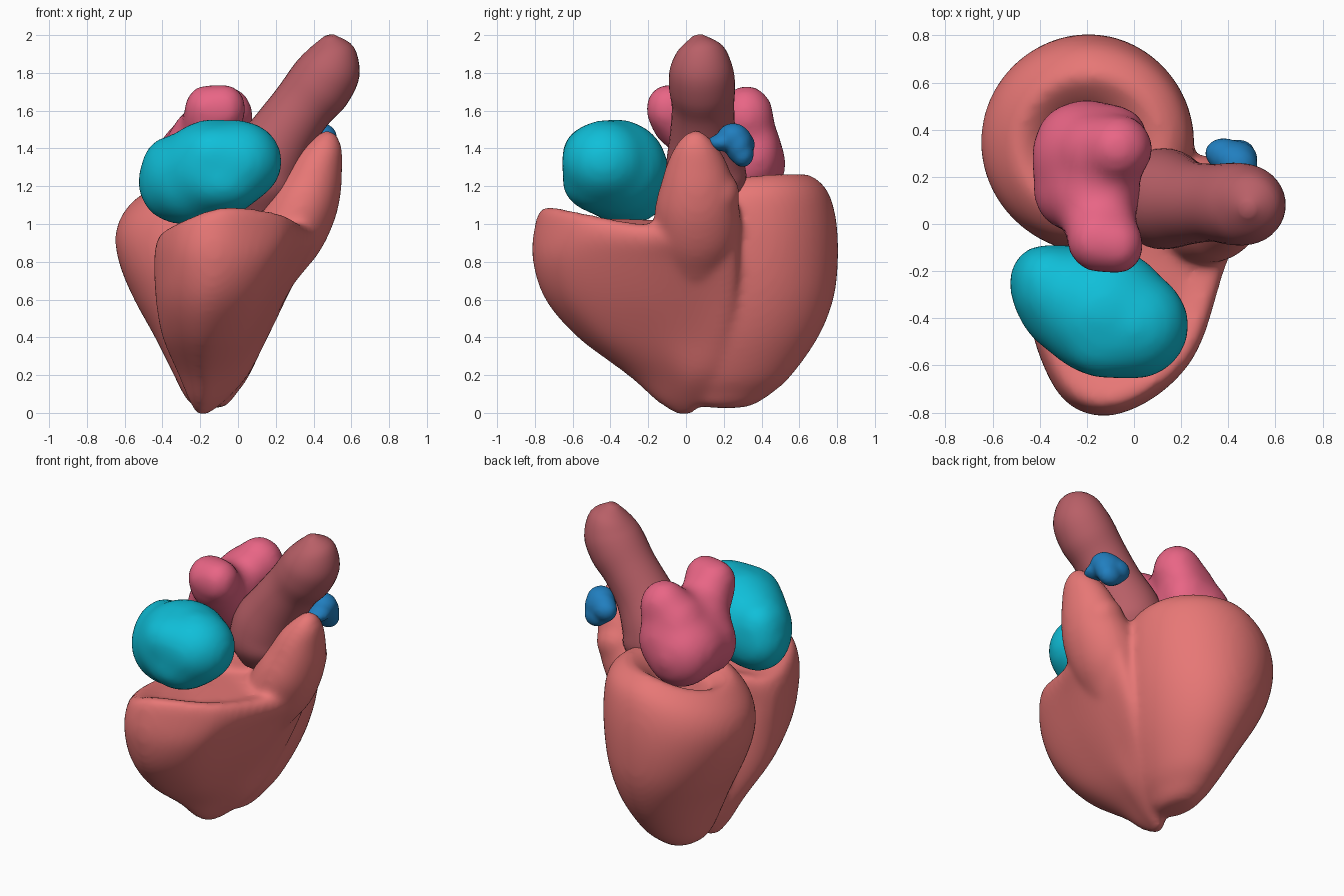
import bpy, bmesh, math
from mathutils import Vector

if "Cube" in bpy.data.objects:
    bpy.data.objects.remove(bpy.data.objects["Cube"])


def spline(pts, closed, n):
    """Catmull-Rom resampling of a list of points."""
    k, out = len(pts), []
    for i in range(k if closed else k - 1):
        q = [pts[(i + d) % k] if closed else pts[min(max(i + d, 0), k - 1)] for d in (-1, 0, 1, 2)]
        for s in range(n):
            t = s / n
            out.append(0.5 * (2 * q[1] + (q[2] - q[0]) * t + (2 * q[0] - 5 * q[1] + 4 * q[2] - q[3]) * t * t
                              + (3 * q[1] - q[0] - 3 * q[2] + q[3]) * t ** 3))
    return out if closed else out + [pts[-1]]


def loft(bm, rings, n=5):
    """Smooth skin through equal-length rings, capped at both ends."""
    cols = [spline([r[i] for r in rings], False, n) for i in range(len(rings[0]))]
    vs = [[bm.verts.new(p) for p in c] for c in cols]
    m = len(vs)
    for i in range(m):
        for j in range(len(vs[0]) - 1):
            bm.faces.new((vs[i][j], vs[(i + 1) % m][j], vs[(i + 1) % m][j + 1], vs[i][j + 1]))
    bm.faces.new([v[0] for v in reversed(vs)])
    bm.faces.new([v[-1] for v in vs])


def tube(bm, path, seg=36, wide=1.0):
    """Tube through (x, y, z, radius) points, stretched along y by wide."""
    pts = [Vector(p[:3]) for p in path]
    rings = []
    for i, p in enumerate(pts):
        t = (pts[min(i + 1, len(pts) - 1)] - pts[max(i - 1, 0)]).normalized()
        v = Vector((0, 1, 0))
        v = (v - t * v.dot(t)).normalized()
        u = v.cross(t)
        rings.append([p + path[i][3] * (u * math.cos(a) + v * wide * math.sin(a))
                      for a in (2 * math.pi * k / seg for k in range(seg))])
    loft(bm, rings)


def balls(bm, items):
    """Ellipsoids given as (x, y, z, rx, ry, rz)."""
    for x, y, z, rx, ry, rz in items:
        new = bmesh.ops.create_icosphere(bm, subdivisions=4, radius=1)["verts"]
        for v in new:
            v.co = Vector((x + v.co.x * rx, y + v.co.y * ry, z + v.co.z * rz))


def finish(name, bm, color, voxel=0, smooth=0):
    bmesh.ops.recalc_face_normals(bm, faces=bm.faces)
    me = bpy.data.meshes.new(name)
    bm.to_mesh(me)
    bm.free()
    ob = bpy.data.objects.new(name, me)
    bpy.context.collection.objects.link(ob)
    mat = bpy.data.materials.new(name + "_color")
    mat.diffuse_color = color
    mat.use_nodes = True
    mat.node_tree.nodes["Principled BSDF"].inputs["Base Color"].default_value = mat.diffuse_color
    me.materials.append(mat)
    bpy.ops.object.select_all(action='DESELECT')
    bpy.context.view_layer.objects.active = ob
    ob.select_set(True)
    if voxel:
        r = ob.modifiers.new("fuse", 'REMESH')
        r.mode, r.voxel_size = 'VOXEL', voxel
        bpy.ops.object.modifier_apply(modifier="fuse")
    if smooth:
        s = ob.modifiers.new("relax", 'SMOOTH')
        s.factor, s.iterations = 0.5, smooth
        bpy.ops.object.modifier_apply(modifier="relax")
    bpy.ops.object.shade_smooth_by_angle(angle=math.radians(60))
    return ob


# left ventricle: tapered cup with a rounded, tilted rim (z, x range, y range)
levels = [(0.025, -0.18, -0.12, 0.18, 0.26), (0.04, -0.24, -0.06, 0.06, 0.35), (0.1, -0.29, -0.01, 0.0, 0.45),
          (0.2, -0.34, 0.06, -0.05, 0.56), (0.4, -0.44, 0.15, -0.1, 0.70), (0.6, -0.55, 0.21, -0.12, 0.78),
          (0.8, -0.625, 0.245, -0.12, 0.805), (1.0, -0.65, 0.255, -0.1, 0.795), (1.15, -0.61, 0.23, -0.06, 0.745),
          (1.235, -0.51, 0.13, 0.03, 0.64), (1.2, -0.43, 0.02, 0.12, 0.56), (1.12, -0.36, -0.06, 0.18, 0.48)]
bm = bmesh.new()
rings = []
for z, x0, x1, y0, y1 in levels:
    w = min(max((z - 0.7) / 0.5, 0), 1)
    ring = []
    for k in range(48):
        a = 2 * math.pi * k / 48
        x = (x0 + x1) / 2 + (x1 - x0) / 2 * math.cos(a)
        y = (y0 + y1) / 2 + (y1 - y0) / 2 * math.sin(a)
        tilt = 0.2 * min(x + 0.2, 0) + 0.06 * (x + 0.2) + 0.09 * (y - 0.35)
        ring.append(Vector((x, y, z + w * tilt)))
    rings.append(ring)
loft(bm, rings)

# right ventricle: wedge wrapped round the front, with a slanting top
outlines = {
    0.2: [(-.31, -.08), (-.29, -.21), (-.2, -.31), (-.1, -.25), (-.01, -.1), (.05, .04), (.02, .19), (-.2, .1)],
    0.4: [(-.39, -.2), (-.34, -.44), (-.18, -.575), (.01, -.46), (.1, -.2), (.145, .04), (.13, .23), (-.15, .1)],
    0.6: [(-.42, -.25), (-.37, -.58), (-.16, -.745), (.09, -.61), (.21, -.26), (.25, .04), (.21, .27), (-.12, .05)],
    0.8: [(-.435, -.28), (-.34, -.69), (-.11, -.81), (.17, -.65), (.31, -.27), (.36, .05), (.27, .28), (-.1, 0)],
    0.96: [(-.42, -.28), (-.32, -.70), (-.08, -.8), (.23, -.60), (.37, -.24), (.44, .06), (.29, .28), (-.1, 0)]}
rings = [[Vector((x, y, z)) for x, y in o] for z, o in outlines.items()]
tip, mid = Vector((-0.2, 0.0, 0)), Vector((0.0, -0.3, 0))


def scaled(ring, c, s, z, dz=(0,) * 8):
    return [Vector((c.x + (p.x - c.x) * s, c.y + (p.y - c.y) * s, z + d)) for p, d in zip(ring, dz)]


base, top = rings[0], rings[-1]
slant = (-.1, -.04, .03, .0, -.06, -.05, 0, 0)
rings[-1] = scaled(top, mid, 1, 0.96, [d * 0.5 for d in slant])
rings = [scaled(base, tip, 0.12, -0.015), scaled(base, tip, 0.5, 0.06)] + rings
rings += [scaled(top, mid, 0.9, 1.06, slant), scaled(top, mid, 0.6, 1.02, [d * 0.5 for d in slant])]
loft(bm, [spline(r, True, 6) for r in rings])

# outflow tract rising to a peak, fused with both ventricles
tube(bm, [(.1, .05, .6, .1), (.19, .05, .8, .16), (.27, .06, .95, .19), (.345, .06, 1.1, .185),
          (.395, .06, 1.22, .16), (.435, .055, 1.34, .125), (.475, .05, 1.43, .08), (.49, .05, 1.49, .03)], wide=1.2)
balls(bm, [(.38, .16, 1.16, .13, .125, .13)])
finish("ventricles", bm, (0.80, 0.185, 0.18, 1), 0.018, 16)

# aorta: leaning tube with a rounded end
bm = bmesh.new()
tube(bm, [(.12, .12, 1.08, .15), (.12, .11, 1.2, .21), (.15, .1, 1.33, .205), (.24, .09, 1.48, .175),
          (.34, .09, 1.62, .165), (.43, .085, 1.73, .175), (.485, .08, 1.83, .165),
          (.495, .075, 1.93, .12), (.48, .06, 1.995, .03)])
finish("aorta", bm, (0.48, 0.115, 0.135, 1))

# right atrium: plump boxy sac across the front
bm = bmesh.new()
balls(bm, [(-.32, -.28, 1.22, .21, .2, .225), (-.13, -.37, 1.29, .29, .28, .27), (-.24, -.33, 1.24, .26, .24, .25),
           (-.32, -.29, 1.28, .2, .18, .2), (.0, -.43, 1.33, .24, .235, .225), (-.38, -.24, 1.22, .155, .16, .19),
           (-.08, -.48, 1.22, .22, .18, .16), (-.12, -.5, 1.37, .2, .16, .16), (-.36, -.24, 1.32, .15, .15, .15)])
finish("right_atrium", bm, (0.005, 0.52, 0.69, 1), 0.025, 40)

# left atrium: boxy body seated in the cup, with two upper lobes
bm = bmesh.new()
balls(bm, [(-.19, .29, 1.34, .24, .23, .24), (-.14, -.02, 1.54, .16, .17, .15), (-.16, -.07, 1.61, .13, .14, .135),
           (-.07, -.09, 1.61, .12, .13, .14), (-.17, .12, 1.43, .2, .2, .2), (-.07, .32, 1.57, .155, .15, .17),
           (-.2, .36, 1.32, .22, .17, .22), (-.26, .28, 1.34, .18, .22, .19), (-.28, .14, 1.32, .15, .17, .19),
           (-.1, .38, 1.38, .16, .13, .2), (-.12, .17, 1.5, .15, .16, .14), (-.17, .3, 1.5, .15, .17, .16)])
finish("left_atrium", bm, (0.81, 0.13, 0.235, 1), 0.025, 30)

# pulmonary valve: small rounded wedge behind the outflow tip
bm = bmesh.new()
balls(bm, [(.42, .28, 1.42, .105, .075, .1), (.44, .25, 1.46, .085, .085, .075), (.45, .19, 1.43, .07, .08, .045),
           (.38, .3, 1.42, .08, .065, .07), (.44, .3, 1.37, .075, .06, .07)])
finish("pulmonary_valve", bm, (0.015, 0.21, 0.52, 1), 0.012, 10)
